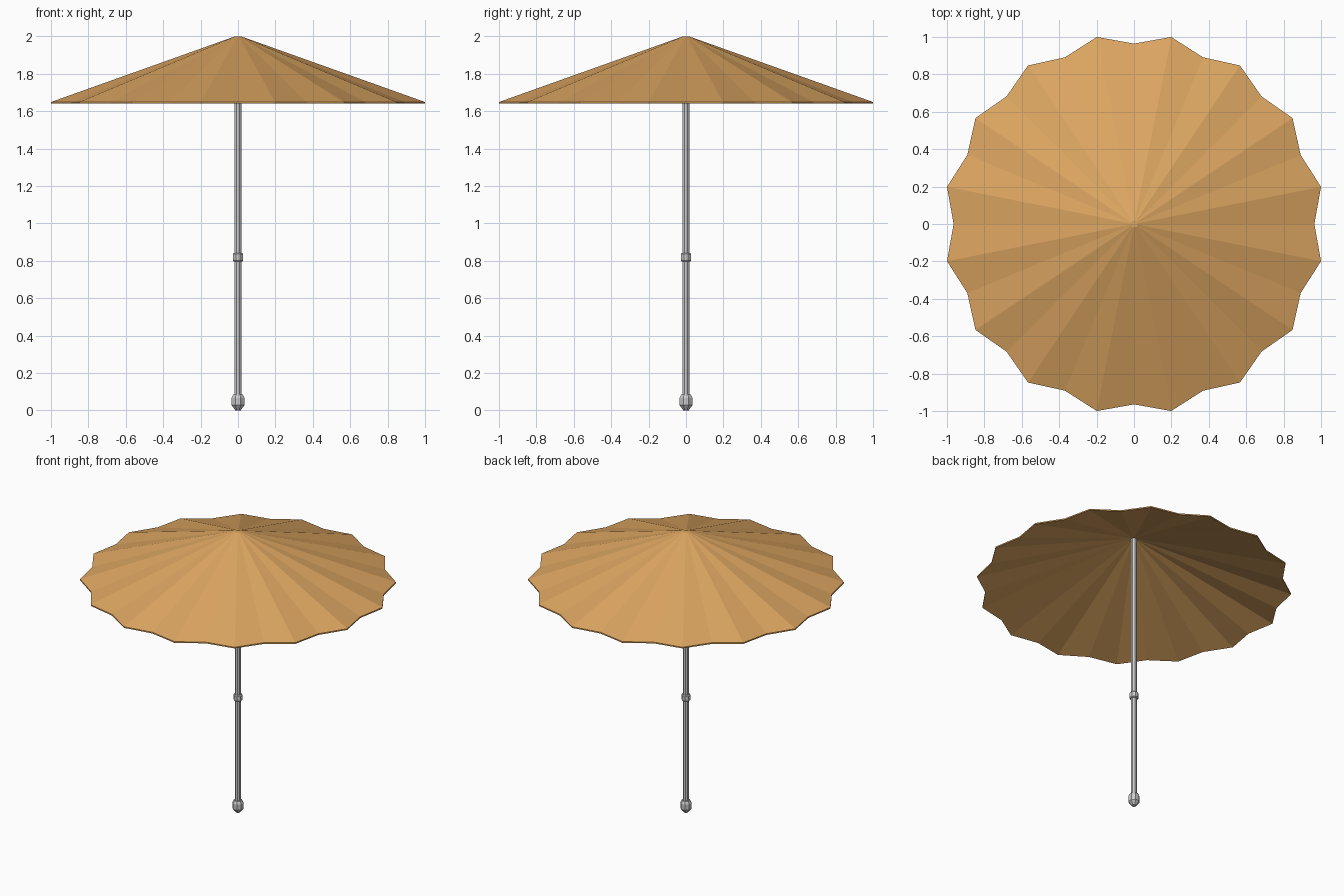
import bpy, bmesh
from math import cos, sin, radians

if "Cube" in bpy.data.objects:
    bpy.data.objects.remove(bpy.data.objects["Cube"])


def make_object(name, bm, color=None):
    bmesh.ops.recalc_face_normals(bm, faces=bm.faces)
    mesh = bpy.data.meshes.new(name)
    bm.to_mesh(mesh)
    bm.free()
    obj = bpy.data.objects.new(name, mesh)
    bpy.context.collection.objects.link(obj)
    if color:
        mat = bpy.data.materials.new(name + "_material")
        mat.diffuse_color = color
        mat.use_nodes = True
        mat.node_tree.nodes["Principled BSDF"].inputs["Base Color"].default_value = mat.diffuse_color
        mesh.materials.append(mat)
    return obj


def lathe(name, rings, angles, color=None, star=None):
    """Stack rings of (radius, z); star scales the radius of odd points."""
    bm = bmesh.new()
    loops = []
    for r, z in rings:
        loops.append([bm.verts.new((r * (star if star and i % 2 else 1) * cos(a),
                                    r * (star if star and i % 2 else 1) * sin(a), z))
                      for i, a in enumerate(angles)])
    n = len(angles)
    for low, high in zip(loops, loops[1:]):
        for i in range(n):
            j = (i + 1) % n
            bm.faces.new((low[i], low[j], high[j], high[i]))
    bm.faces.new(loops[0])
    bm.faces.new(loops[-1])
    return make_object(name, bm, color)


octagon = [radians(22.5 + 45 * i) for i in range(8)]
scallops = [radians(11.25 * (i + 1)) for i in range(32)]

# Pleated canopy: thin hollow cone with 16 pointed scallops
lathe("canopy", [(0.02, 1.986), (1.0195, 1.64), (1.0195, 1.649), (0.02, 1.999)],
      scallops, (0.72, 0.38, 0.12, 1), star=0.946)

# Pole, reaching up to the canopy peak
lathe("pole", [(0.020, 0.08), (0.020, 1.985)], octagon)

# Height adjustment collar
lathe("collar", [(0.025, 0.797), (0.030, 0.802), (0.030, 0.836), (0.025, 0.841)], octagon)

# Pointed foot
lathe("foot", [(0.015, 0.0), (0.037, 0.028), (0.037, 0.068), (0.028, 0.085)], octagon)
